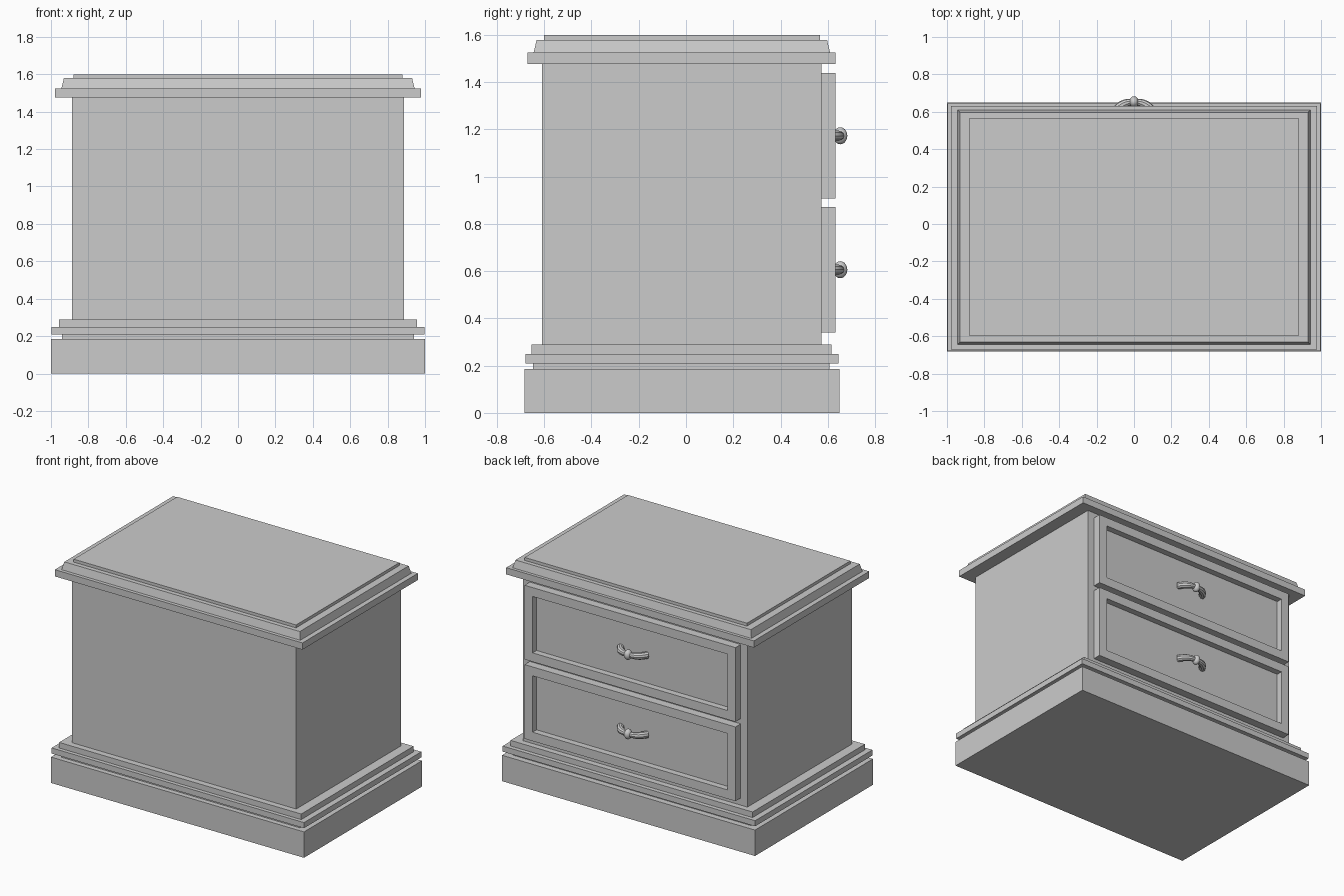
import bpy, bmesh
from mathutils import Matrix

if "Cube" in bpy.data.objects:
    bpy.data.objects.remove(bpy.data.objects["Cube"])

def finish(name, bm):
    bmesh.ops.recalc_face_normals(bm, faces=bm.faces)
    me = bpy.data.meshes.new(name)
    bm.to_mesh(me)
    bm.free()
    ob = bpy.data.objects.new(name, me)
    bpy.context.collection.objects.link(ob)
    return ob

def slab(name, hx, y0, y1, z0, z1, taper=0.0, recess=None):
    """Box with half width hx; taper narrows the top, recess = (border, depth) on +y."""
    bm = bmesh.new()
    bmesh.ops.create_cube(bm, size=1, matrix=Matrix.Translation((0, (y0 + y1) / 2, (z0 + z1) / 2))
                          @ Matrix.Diagonal((2 * hx, y1 - y0, z1 - z0, 1)))
    if taper:
        cy = (y0 + y1) / 2
        for v in bm.verts:
            if v.co.z > (z0 + z1) / 2:
                v.co.x -= taper if v.co.x > 0 else -taper
                v.co.y -= taper if v.co.y > cy else -taper
    if recess:
        bm.normal_update()
        face = max(bm.faces, key=lambda f: f.calc_center_median().y)
        # inset for the border, then a second zero-width loop pushed inwards
        bmesh.ops.inset_region(bm, faces=[face], thickness=recess[0])
        ext = bmesh.ops.extrude_discrete_faces(bm, faces=[face])["faces"][0]
        for v in ext.verts:
            v.co.y -= recess[1]
    return finish(name, bm)

# Stepped plinth
slab("plinth", 1.0, -0.683, 0.649, 0.0, 0.185)
slab("plinth_neck", 0.942, -0.647, 0.607, 0.185, 0.21)
slab("plinth_ledge", 0.998, -0.68, 0.645, 0.21, 0.25)
slab("plinth_step", 0.957, -0.653, 0.615, 0.25, 0.29)

# Cabinet body
slab("body", 0.887, -0.609, 0.573, 0.29, 1.477)

# Moulded top
slab("top_board", 0.979, -0.67, 0.632, 1.477, 1.525)
slab("top_bevel", 0.944, -0.645, 0.61, 1.525, 1.579, taper=0.013)
slab("top_cap", 0.879, -0.6, 0.567, 1.579, 1.6)

def pull(name, z):
    # Bowed grip, thicker towards its ends
    cu = bpy.data.curves.new(name, 'CURVE')
    cu.dimensions = '3D'
    cu.bevel_depth = 0.024
    cu.bevel_resolution = 3
    cu.resolution_u = 6
    cu.use_fill_caps = True
    sp = cu.splines.new('BEZIER')
    pts = [(-0.107, 0.585, 1.0), (-0.07, 0.632, 1.0), (0, 0.652, 0.7),
           (0.07, 0.632, 1.0), (0.107, 0.585, 1.0)]
    sp.bezier_points.add(len(pts) - 1)
    for p, (x, y, r) in zip(sp.bezier_points, pts):
        p.co = (x, y, z)
        p.radius = r
        p.handle_left_type = p.handle_right_type = 'AUTO'
    ob = bpy.data.objects.new(name + "_grip", cu)
    bpy.context.collection.objects.link(ob)
    bpy.ops.object.select_all(action='DESELECT')
    ob.select_set(True)
    bpy.context.view_layer.objects.active = ob
    bpy.ops.object.convert(target='MESH')
    bpy.ops.object.shade_smooth_by_angle()
    # Centre bead
    bm = bmesh.new()
    bmesh.ops.create_uvsphere(bm, u_segments=16, v_segments=10, radius=1,
                              matrix=Matrix.Translation((0, 0.653, z))
                              @ Matrix.Diagonal((0.025, 0.03, 0.036, 1)))
    for f in bm.faces:
        f.smooth = True
    finish(name + "_bead", bm)

# Two recessed drawers with pulls
for label, z0, z1 in (("lower", 0.341, 0.871), ("upper", 0.908, 1.438)):
    slab(label + "_drawer", 0.834, 0.573, 0.632, z0, z1, recess=(0.09, 0.045))
    pull(label + "_pull", (z0 + z1) / 2)
